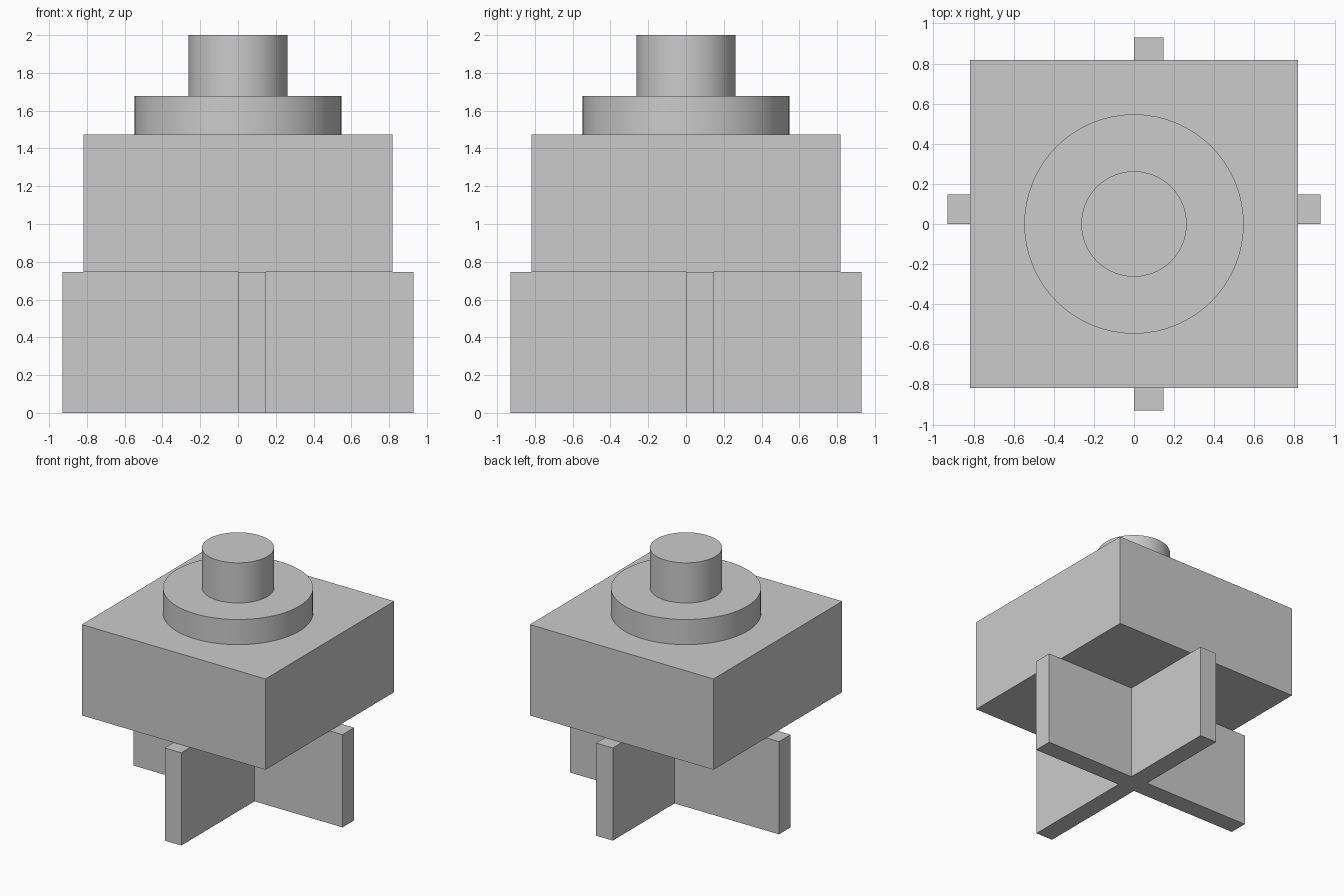
import bpy
import bmesh

cube = bpy.data.objects.get("Cube")
if cube:
    bpy.data.objects.remove(cube, do_unlink=True)

# Single grey material
grey = bpy.data.materials.new("plain_grey")
grey.use_nodes = True
colour = (0.6, 0.6, 0.6, 1)
grey.diffuse_color = colour
grey.node_tree.nodes["Principled BSDF"].inputs["Base Color"].default_value = colour


def box(name, half, z0, z1):
    bpy.ops.mesh.primitive_cube_add(size=1, location=(0, 0, (z0 + z1) / 2))
    ob = bpy.context.object
    ob.name = name
    ob.scale = (2 * half, 2 * half, z1 - z0)
    bpy.ops.object.transform_apply(location=False, rotation=False, scale=True)
    ob.data.materials.append(grey)
    return ob


def disc(name, radius, z0, z1):
    bpy.ops.mesh.primitive_cylinder_add(
        vertices=64, radius=radius, depth=z1 - z0, location=(0, 0, (z0 + z1) / 2))
    ob = bpy.context.object
    ob.name = name
    bpy.ops.object.shade_smooth_by_angle()
    ob.data.materials.append(grey)
    return ob


def extruded(name, outline, z0, z1):
    bm = bmesh.new()
    face = bm.faces.new([bm.verts.new((x, y, z0)) for x, y in outline])
    grown = bmesh.ops.extrude_face_region(bm, geom=[face], use_keep_orig=True)
    top = [v for v in grown["geom"] if isinstance(v, bmesh.types.BMVert)]
    bmesh.ops.translate(bm, verts=top, vec=(0, 0, z1 - z0))
    bmesh.ops.recalc_face_normals(bm, faces=bm.faces)
    mesh = bpy.data.meshes.new(name)
    bm.to_mesh(mesh)
    bm.free()
    mesh.materials.append(grey)
    ob = bpy.data.objects.new(name, mesh)
    bpy.context.collection.objects.link(ob)
    return ob


# Cross-shaped stem: each rib has one face on the centre line
R, T = 0.93, 0.147
cross = [(0, -R), (T, -R), (T, 0), (R, 0), (R, T), (T, T),
         (T, R), (0, R), (0, T), (-R, T), (-R, 0), (0, 0)]
extruded("cross_stem", cross, 0, 0.745)

# Square block, round collar and post stacked above
box("square_block", 0.817, 0.745, 1.475)
disc("round_collar", 0.547, 1.475, 1.677)
disc("top_post", 0.263, 1.677, 2.0)
